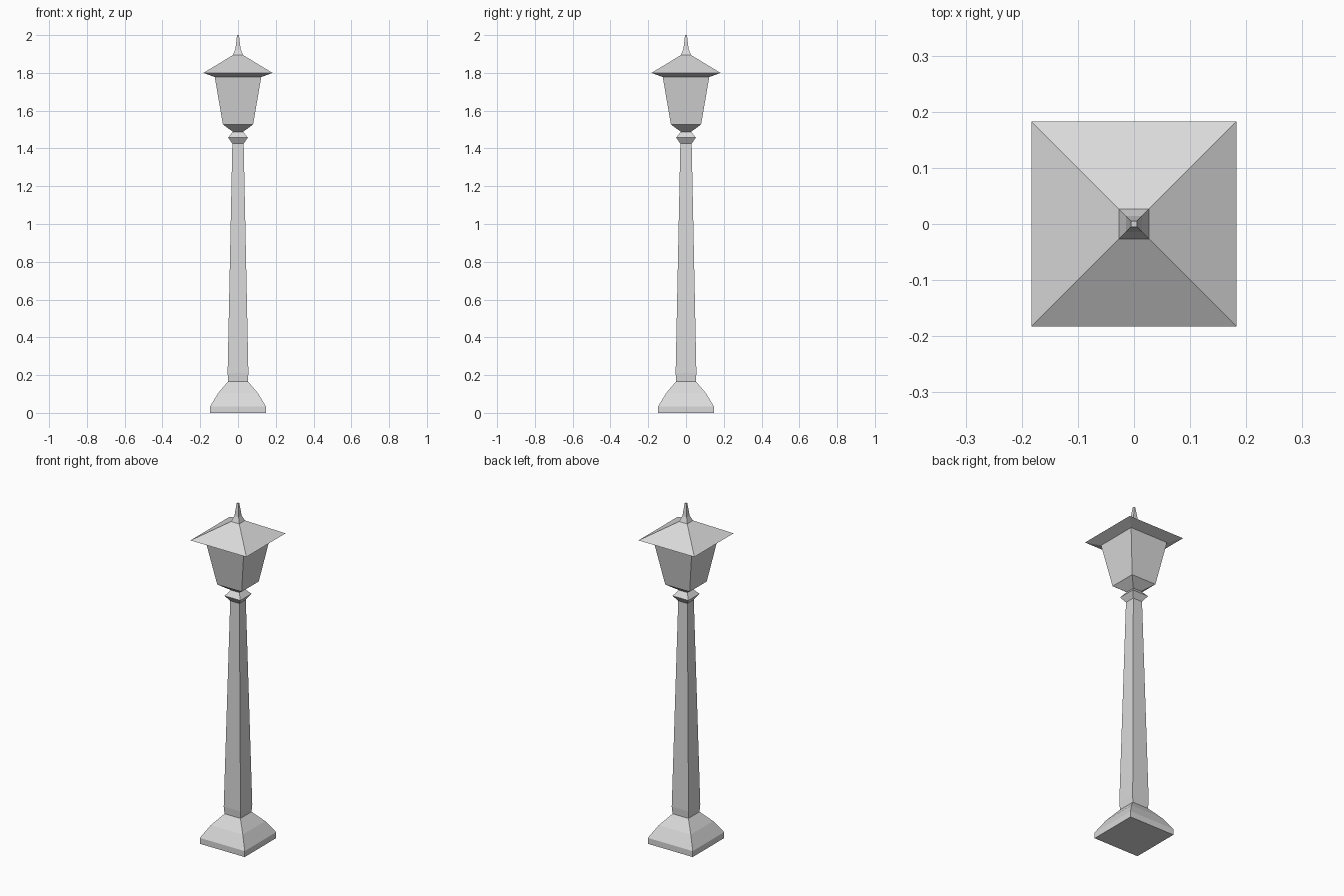
import bpy, bmesh

if "Cube" in bpy.data.objects:
    bpy.data.objects.remove(bpy.data.objects["Cube"])

grey = bpy.data.materials.new("light_grey")
grey.diffuse_color = (0.7, 0.7, 0.7, 1)
grey.use_nodes = True
grey.node_tree.nodes["Principled BSDF"].inputs["Base Color"].default_value = grey.diffuse_color


def square_loft(name, profile, cap_bottom=False, cap_top=False):
    """Stack square rings given as (half width, height) pairs."""
    bm = bmesh.new()
    rings = [[bm.verts.new((sx * r, sy * r, z))
              for sx, sy in ((-1, -1), (1, -1), (1, 1), (-1, 1))]
             for r, z in profile]
    for low, high in zip(rings, rings[1:]):
        for i in range(4):
            j = (i + 1) % 4
            bm.faces.new((low[i], low[j], high[j], high[i]))
    if cap_bottom:
        bm.faces.new(rings[0][::-1])
    if cap_top:
        bm.faces.new(rings[-1])
    mesh = bpy.data.meshes.new(name)
    bm.to_mesh(mesh)
    bm.free()
    mesh.materials.append(grey)
    obj = bpy.data.objects.new(name, mesh)
    bpy.context.collection.objects.link(obj)
    return obj


# Flared plinth
square_loft("base", [(0.147, 0), (0.147, 0.035), (0.105, 0.105), (0.052, 0.167)],
            cap_bottom=True)
# Tapered shaft with a small swell at its foot
square_loft("post", [(0.052, 0.167), (0.055, 0.21), (0.03, 1.425)])
# Diamond-shaped ring under the lantern
square_loft("collar", [(0.03, 1.425), (0.052, 1.457), (0.027, 1.488)])
# Lantern body with sloped underside
square_loft("lantern", [(0.027, 1.488), (0.08, 1.527), (0.123, 1.778)])
# Overhanging roof
square_loft("roof", [(0.123, 1.778), (0.183, 1.80), (0.10, 1.85), (0.027, 1.894)])
# Spike on the roof
square_loft("finial", [(0.027, 1.894), (0.014, 1.925), (0.005, 2.0)], cap_top=True)
